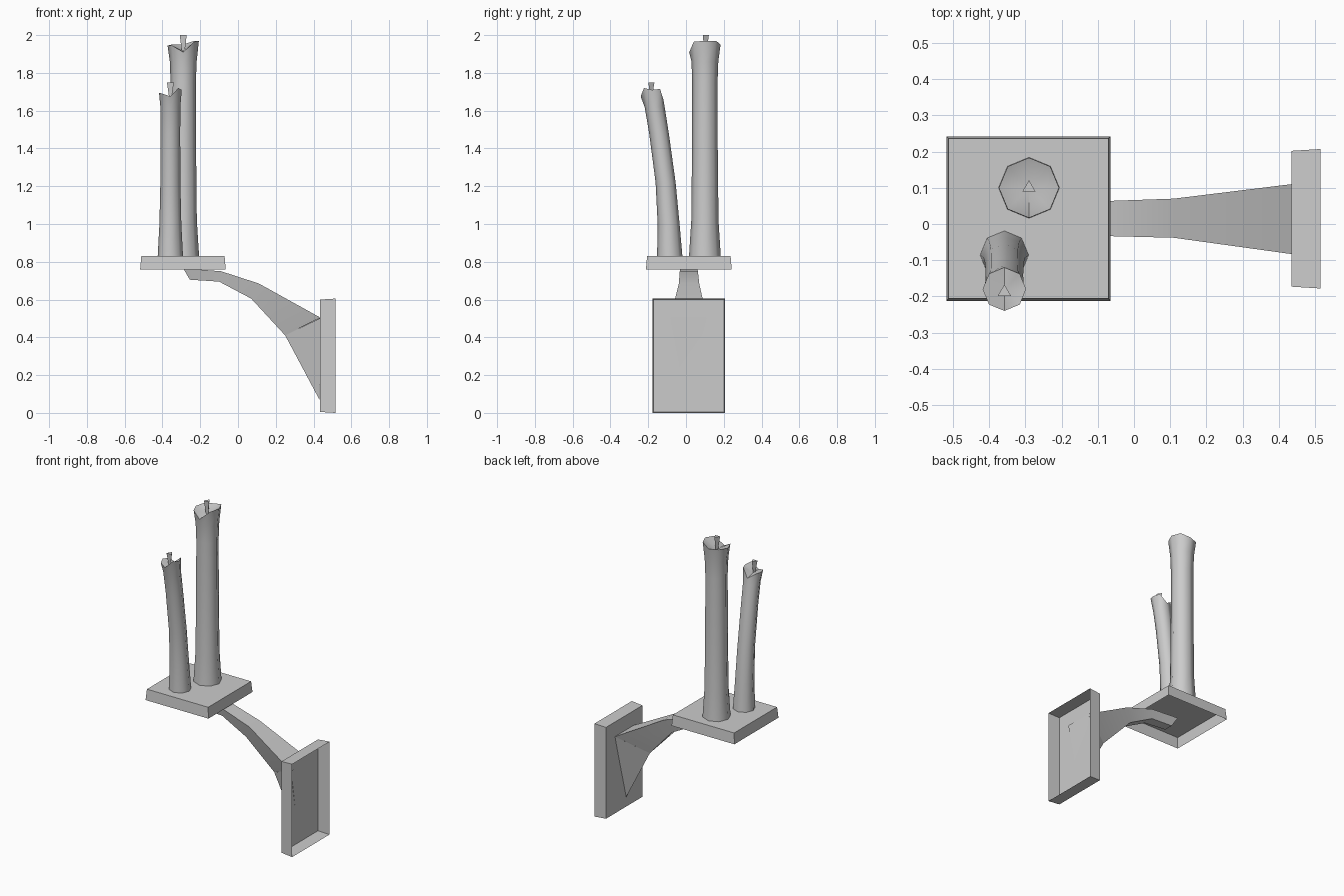
import bpy
import bmesh
from math import cos, sin, pi, radians

cube = bpy.data.objects.get("Cube")
if cube:
    bpy.data.objects.remove(cube, do_unlink=True)

grey = bpy.data.materials.new("plain grey")
grey.use_nodes = True
grey.diffuse_color = (0.6, 0.6, 0.6, 1)
grey.node_tree.nodes["Principled BSDF"].inputs["Base Color"].default_value = (0.6, 0.6, 0.6, 1)


def loft(name, rings, cap_start=True, cap_end=True, smooth=None):
    """Skin a list of rings with equal point counts; merge repeated points."""
    bm = bmesh.new()
    loops = [[bm.verts.new(p) for p in ring] for ring in rings]
    n = len(loops[0])
    for a, b in zip(loops, loops[1:]):
        for i in range(n):
            j = (i + 1) % n
            bm.faces.new((a[i], a[j], b[j], b[i]))
    if cap_start:
        bm.faces.new(loops[0][::-1])
    if cap_end:
        bm.faces.new(loops[-1])
    bmesh.ops.remove_doubles(bm, verts=bm.verts, dist=0.0005)
    bmesh.ops.recalc_face_normals(bm, faces=bm.faces)
    mesh = bpy.data.meshes.new(name)
    bm.to_mesh(mesh)
    bm.free()
    mesh.materials.append(grey)
    obj = bpy.data.objects.new(name, mesh)
    bpy.context.collection.objects.link(obj)
    if smooth:
        bpy.ops.object.select_all(action='DESELECT')
        obj.select_set(True)
        bpy.context.view_layer.objects.active = obj
        bpy.ops.object.shade_smooth_by_angle(angle=radians(smooth))
    return obj


def rect(u0, u1, v0, v1, inset=0.0):
    u0, u1, v0, v1 = u0 + inset, u1 - inset, v0 + inset, v1 - inset
    return [(u0, v0), (u1, v0), (u1, v1), (u0, v1)]


def circle(x, y, z, r, sides=8, turn=0.0):
    return [(x + r * cos(turn + 2 * pi * i / sides),
             y + r * sin(turn + 2 * pi * i / sides), z) for i in range(sides)]


# Hollow tray under the candles, open below
tray = (-0.518, -0.065, -0.212, 0.242)
loft("candle_tray", [[(x, y, 0.76) for x, y in rect(*tray)],
                     [(x, y, 0.83) for x, y in rect(*tray, 0.006)]], cap_start=False)

# Hollow wall plate, open towards the wall
wall = (-0.178, 0.207, 0.0, 0.605)
loft("wall_plate", [[(0.515, y, z) for y, z in rect(*wall)],
                    [(0.435, y, z) for y, z in rect(*wall, 0.005)]], cap_start=False)


# Bracket arm: four-sided strip flaring into a wedge at the wall
def section(top_x, top_z, left, right, low_x, low_z, low_half):
    mid = 0.015
    return [(top_x, left, top_z), (top_x, right, top_z),
            (low_x, mid - low_half, low_z), (low_x, mid + low_half, low_z)]


arm = [section(-0.29, 0.765, 0.06, -0.03, -0.255, 0.705, 0.03),
       section(-0.09, 0.75, 0.063, -0.033, -0.10, 0.695, 0.034),
       section(0.11, 0.685, 0.07, -0.038, 0.07, 0.605, 0.034),
       section(0.435, 0.505, 0.11, -0.083, 0.25, 0.41, 0.0)]
loft("bracket_arm", arm, cap_end=False, smooth=50)

# Wedge closing the flare down to a point behind the wall plate
left, right, heel = (0.436, 0.11, 0.505), (0.441, -0.083, 0.505), (0.25, 0.015, 0.41)
toe = (0.431, 0.0, 0.07)
loft("bracket_wedge", [[left, right, heel], [toe, toe, toe]],
     cap_start=False, cap_end=False, smooth=50)


# Candles: eight-sided columns with an uneven rim and a sunken top
def candle(name, x, profile, rim, rim_y, rim_r, pool, wick):
    rings = [circle(x, y, z, r) for y, z, r in profile]
    edge = circle(x, rim_y, 0, rim_r)
    rings.append([(px, py, z) for (px, py, _), z in zip(edge, rim)])
    rings.append([(x, rim_y, pool)] * 8)
    loft(name, rings, cap_end=False, smooth=55)
    wy, base, top = wick
    loft(name + "_wick", [circle(x, wy, base, 0.008, 3, pi / 2),
                          circle(x, wy, top, 0.021, 3, pi / 2)])


candle("tall_candle", -0.29,
       [(0.10, 0.83, 0.084), (0.10, 1.02, 0.072), (0.10, 1.4, 0.068),
        (0.10, 1.75, 0.067), (0.10, 1.86, 0.071)],
       [1.97, 1.97, 1.95, 1.95, 1.945, 1.945, 1.91, 1.965],
       0.10, 0.083, 1.915, (0.10, 1.905, 2.0))

candle("short_candle", -0.358,
       [(-0.086, 0.83, 0.067), (-0.092, 1.0, 0.058), (-0.108, 1.22, 0.053),
        (-0.143, 1.48, 0.052), (-0.166, 1.62, 0.053)],
       [1.71, 1.715, 1.66, 1.69, 1.695, 1.69, 1.675, 1.72],
       -0.18, 0.06, 1.675, (-0.188, 1.67, 1.75))
